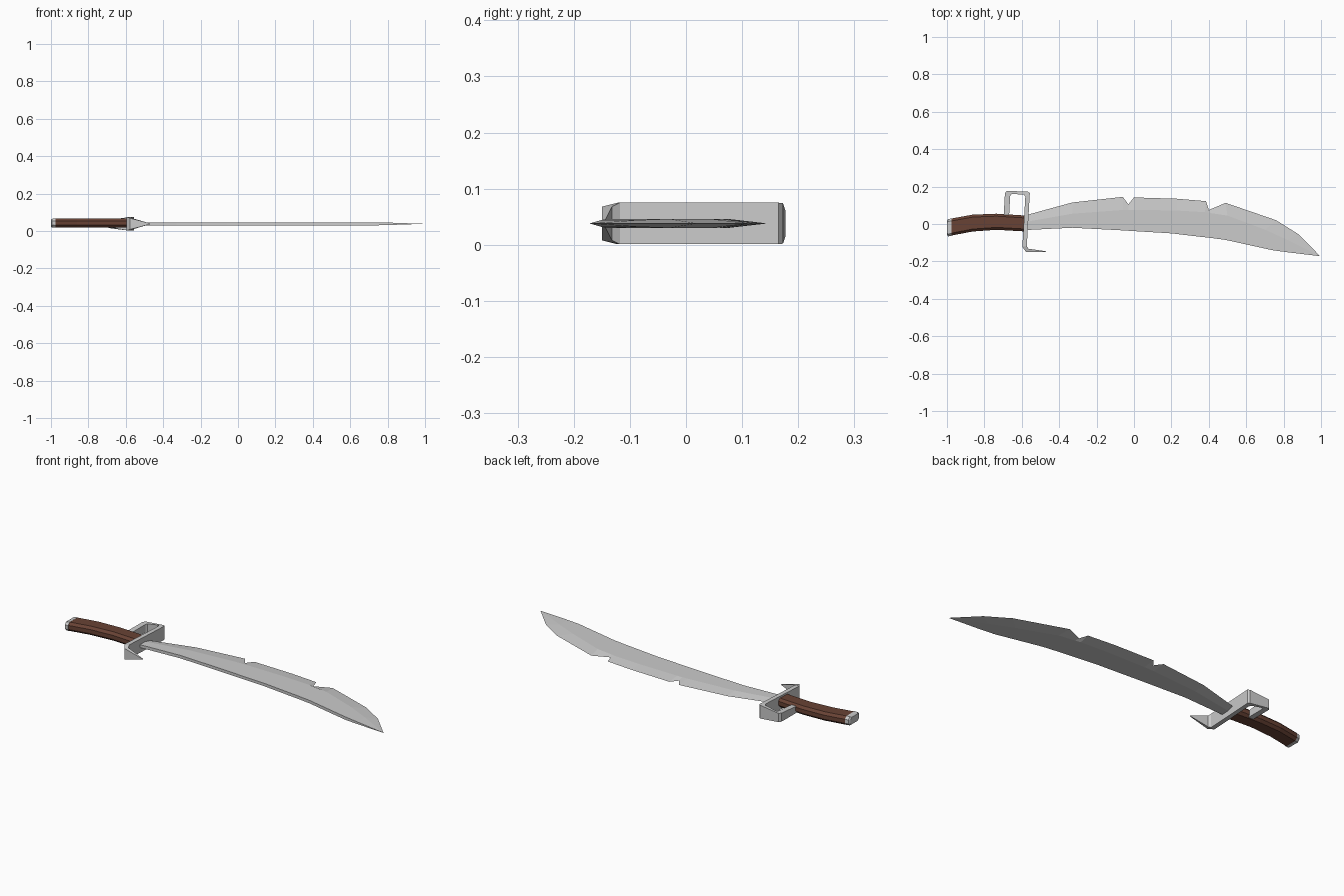
import bpy, bmesh

ZC = 0.038  # mid-plane height of the sword


def loft(name, rings, mat=None):
    """Skin a list of equally sized vertex rings and cap both ends."""
    bm = bmesh.new()
    vs = [[bm.verts.new(p) for p in r] for r in rings]
    n = len(rings[0])
    for a, b in zip(vs, vs[1:]):
        for i in range(n):
            j = (i + 1) % n
            bm.faces.new((a[i], a[j], b[j], b[i]))
    bm.faces.new(vs[0])
    bm.faces.new(vs[-1])
    bmesh.ops.remove_doubles(bm, verts=bm.verts, dist=1e-5)
    bmesh.ops.recalc_face_normals(bm, faces=bm.faces)
    me = bpy.data.meshes.new(name)
    bm.to_mesh(me)
    bm.free()
    ob = bpy.data.objects.new(name, me)
    bpy.context.collection.objects.link(ob)
    if mat:
        me.materials.append(mat)
    return ob


# Blade: (sharp edge x, y), (ridge x, y), (spine x, y), half thickness
T = 0.008
blade = [
    ((-0.575, 0.048), (-0.575, 0.012), (-0.575, -0.032), T),
    ((-0.33, 0.115), (-0.33, 0.055), (-0.33, -0.020), T),
    ((-0.06, 0.145), (-0.06, 0.075), (-0.06, -0.034), T),
    ((-0.03, 0.105), (-0.03, 0.076), (-0.03, -0.036), T),
    ((0.00, 0.142), (0.00, 0.076), (0.00, -0.038), T),
    ((0.23, 0.135), (0.23, 0.072), (0.20, -0.050), T),
    ((0.385, 0.122), (0.38, 0.063), (0.36, -0.069), T),
    ((0.40, 0.075), (0.41, 0.058), (0.40, -0.073), T),
    ((0.49, 0.113), (0.50, 0.045), (0.49, -0.085), T),
    ((0.76, 0.020), (0.70, -0.030), (0.74, -0.140), T),
    ((0.88, -0.055), (0.82, -0.085), (0.82, -0.151), 0.006),
    ((0.995, -0.172), (0.995, -0.172), (0.995, -0.172), 0.0),
]
loft("blade", [[(*e, ZC), (*r, ZC + t), (*s, ZC + t), (*s, ZC - t), (*r, ZC - t)]
               for e, r, s, t in blade])

# Guard: strap with hooked quillon and knuckle loop (side A, side B, half width)
guard = [
    ((-0.47, -0.150), (-0.47, -0.146), 0.002),
    ((-0.577, -0.150), (-0.565, -0.132), 0.030),
    ((-0.597, -0.122), (-0.573, -0.118), 0.037),
    ((-0.581, 0.145), (-0.557, 0.165), 0.037),
    ((-0.588, 0.158), (-0.567, 0.173), 0.036),
    ((-0.655, 0.160), (-0.680, 0.177), 0.024),
    ((-0.662, 0.150), (-0.690, 0.165), 0.023),
    ((-0.668, 0.040), (-0.697, 0.040), 0.018),
]
loft("guard", [[(*a, ZC - w), (*b, ZC - w), (*b, ZC + w), (*a, ZC + w)]
               for a, b, w in guard])


def octagon(x, y0, y1, h, c, lean=0.0):
    """Chamfered rectangle across x; lean tilts it to follow the curve."""
    yz = [(y0, c - h), (y0, h - c), (y0 + c, h), (y1 - c, h),
          (y1, h - c), (y1, c - h), (y1 - c, -h), (y0 + c, -h)]
    return [(x - lean * (y - y0) / (y1 - y0), y, 0.0415 + z) for y, z in yz]


# Curved wooden grip
wood = bpy.data.materials.new("wood")
wood.diffuse_color = (0.14, 0.055, 0.035, 1)
loft("grip", [octagon(*s) for s in [
    (-0.978, -0.062, 0.029, 0.024, 0.013),
    (-0.862, -0.040, 0.050, 0.024, 0.013),
    (-0.735, -0.031, 0.055, 0.024, 0.013),
    (-0.577, -0.040, 0.045, 0.024, 0.013)]], wood)

# Pommel cap
loft("pommel", [octagon(*s) for s in [
    (-1.0, -0.056, 0.016, 0.019, 0.010),
    (-0.994, -0.066, 0.026, 0.0235, 0.013),
    (-0.976, -0.064, 0.030, 0.0245, 0.013)]])
